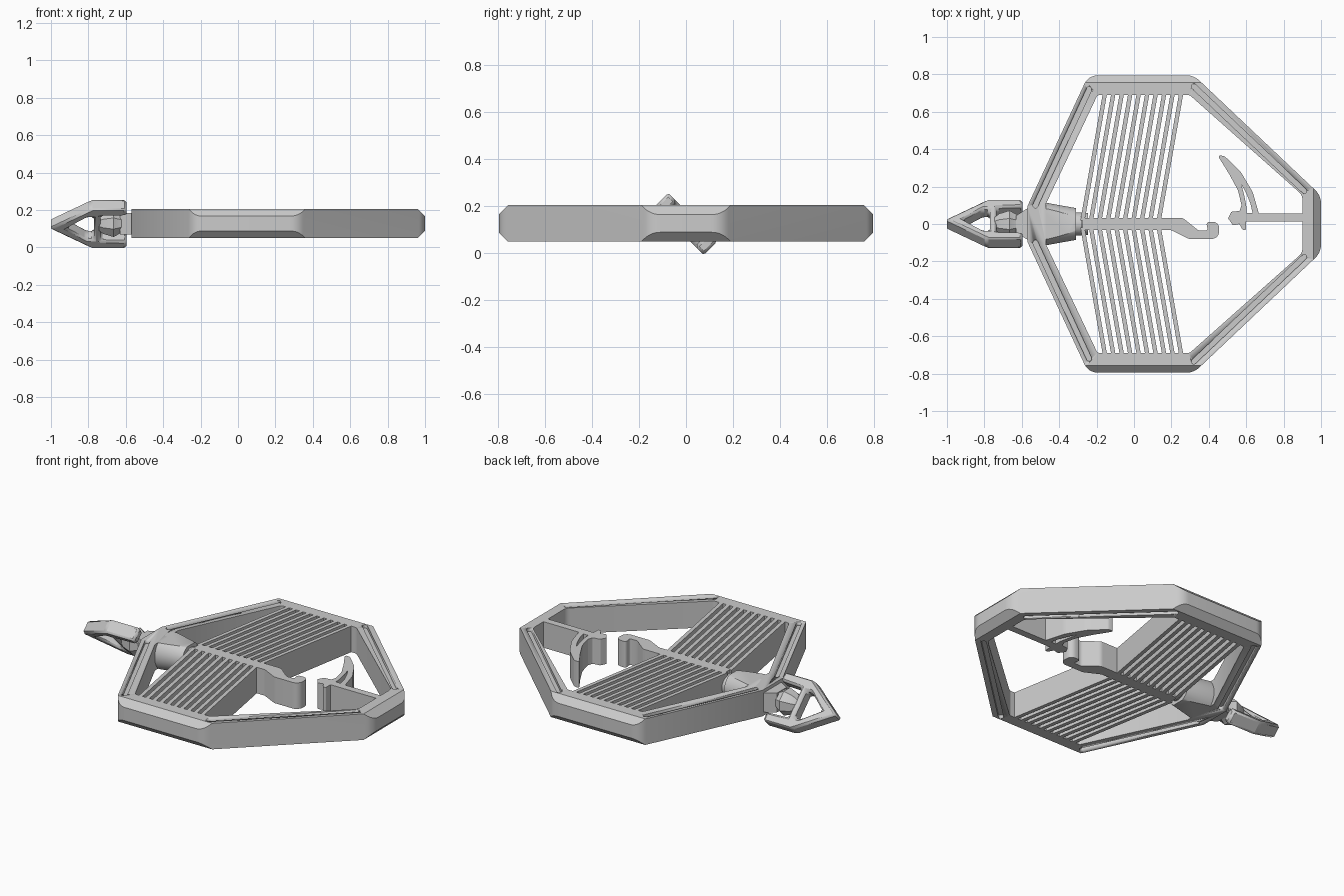
import bpy, bmesh, math
from mathutils import Vector, Matrix

cube = bpy.data.objects.get("Cube")
if cube:
    bpy.data.objects.remove(cube)

LOW, HIGH = 0.05, 0.205
MID = (LOW + HIGH) / 2

grey = bpy.data.materials.new("plain_grey")
grey.use_nodes = True
colour = (0.6, 0.6, 0.6, 1)
grey.diffuse_color = colour
grey.node_tree.nodes["Principled BSDF"].inputs["Base Color"].default_value = colour


def finish(name, bm, angle=30):
    bmesh.ops.recalc_face_normals(bm, faces=bm.faces)
    mesh = bpy.data.meshes.new(name)
    bm.to_mesh(mesh)
    bm.free()
    mesh.shade_smooth()
    mesh.set_sharp_from_angle(angle=math.radians(angle))
    mesh.materials.append(grey)
    obj = bpy.data.objects.new(name, mesh)
    bpy.context.collection.objects.link(obj)
    return obj


def rounded(points, steps=6):
    """Closed outline from (x, y[, radius]) corners."""
    out = []
    for i, p in enumerate(points):
        corner = Vector(p[:2])
        r = p[2] if len(p) > 2 else 0
        if not r:
            out.append(corner)
            continue
        to_a = Vector(points[i - 1][:2]) - corner
        to_b = Vector(points[(i + 1) % len(points)][:2]) - corner
        a, b = to_a.normalized(), to_b.normalized()
        half = a.angle(b) / 2
        # keep each fillet within half of its shorter edge
        r = min(r, 0.49 * min(to_a.length, to_b.length) * math.tan(half))
        centre = corner + (a + b).normalized() * r / math.sin(half)
        start = corner + a * r / math.tan(half) - centre
        end = corner + b * r / math.tan(half) - centre
        sweep = math.pi - 2 * half
        for k in range(steps + 1):
            t = k / steps
            out.append(centre + (start * math.sin((1 - t) * sweep) + end * math.sin(t * sweep)) / math.sin(sweep))
    return out


def mirrored(points):
    """Close a half outline across the x axis."""
    back = [(p[0], -p[1], *p[2:]) for p in reversed(points) if abs(p[1]) > 1e-6]
    return points + back


def prism(loops, low=LOW, high=HIGH):
    """Extrude the first loop, with the other loops as holes."""
    bm = bmesh.new()
    edges = []
    for loop in loops:
        vs = [bm.verts.new((p[0], p[1], low)) for p in loop]
        edges += [bm.edges.new((vs[i - 1], vs[i])) for i in range(len(vs))]
    bmesh.ops.triangle_fill(bm, edges=edges, use_beauty=True, use_dissolve=False)
    ext = bmesh.ops.extrude_face_region(bm, geom=bm.faces[:], use_keep_orig=True)
    top = [g for g in ext["geom"] if isinstance(g, bmesh.types.BMVert)]
    bmesh.ops.translate(bm, verts=top, vec=(0, 0, high - low))
    return bm


def clip(bm, point, normal):
    """Cut away what lies along the normal and cap the cut."""
    cut = bmesh.ops.bisect_plane(bm, geom=bm.verts[:] + bm.edges[:] + bm.faces[:],
                                 plane_co=point, plane_no=normal, clear_outer=True)
    rim = [g for g in cut["geom_cut"] if isinstance(g, bmesh.types.BMEdge)]
    bmesh.ops.holes_fill(bm, edges=rim, sides=0)


def lathe(profile, sides, height):
    """Turn (x, radius) points round a lengthwise axis."""
    bm = bmesh.new()
    rings = []
    for x, r in profile:
        angles = [2 * math.pi * (k + 0.5) / sides for k in range(sides)]
        rings.append([bm.verts.new((x, r * math.cos(a), height + r * math.sin(a))) for a in angles])
    for a, b in zip(rings, rings[1:]):
        for k in range(sides):
            bm.faces.new((a[k - 1], a[k], b[k], b[k - 1]))
    bm.faces.new(rings[0])
    bm.faces.new(rings[-1])
    return bm


# Hollow frame with chamfered outer flats
outer = rounded(mirrored([(-0.57, 0.095), (-0.244, 0.795, 0.08), (0.32, 0.795, 0.1), (1, 0.152, 0.1)]))
inner = rounded(mirrored([(-0.47, 0.11), (-0.195, 0.69, 0.02), (0.297, 0.69, 0.03), (0.9, 0.155, 0.05)]))
bm = prism([outer, inner])
for up in (-1, 1):
    z = HIGH if up > 0 else LOW
    for point, normal in (((0, 0.757, z), (0, 1, up)), ((0, -0.757, z), (0, -1, up)),
                          ((0.96, 0, z), (1, 0, up))):
        clip(bm, point, normal)
frame = finish("frame", bm)

# Shallow grooves along the four arms, top and bottom
GROOVE = 0.014
DEPTH = 0.02
for start, end in (((-0.527, 0.1), (-0.24, 0.72)), ((0.32, 0.735), (0.91, 0.177))):
    for side in (-1, 1):
        a = Vector((start[0], start[1] * side))
        b = Vector((end[0], end[1] * side))
        along = (b - a).normalized()
        across = Vector((-along.y, along.x))
        arc = []
        for centre, sign in ((b, 1), (a, -1)):
            for k in range(9):
                t = math.pi * (k / 8 - 0.5)
                arc.append(centre + sign * GROOVE * (along * math.cos(t) + across * math.sin(t)))
        for low, high in ((LOW - 0.02, LOW + DEPTH), (HIGH - DEPTH, HIGH + 0.02)):
            cutter = finish("groove_cutter", prism([arc], low, high))
            cutter.hide_render = True
            cutter.hide_viewport = True
            mod = frame.modifiers.new("groove", 'BOOLEAN')
            mod.operation = 'DIFFERENCE'
            mod.solver = 'EXACT'
            mod.object = cutter

# Slanted slats either side of the spine
for side, label in ((1, "left"), (-1, "right")):
    for i in range(10):
        x = -0.155 + i * 0.0453
        w = 0.0115
        slat = [(x - w, 0.7 * side), (x + w, 0.7 * side),
                (x - 0.12 + w, 0.02 * side), (x - 0.12 - w, 0.02 * side)]
        finish(f"slat_{label}_{i + 1}", prism([slat]))

# Spine ending in a hook
spine = rounded([(-0.275, 0.033), (0.26, 0.033, 0.04), (0.345, -0.035, 0.03), (0.395, -0.035, 0.01),
                 (0.385, 0.012, 0.015), (0.455, 0.012, 0.035), (0.455, -0.08, 0.04),
                 (0.295, -0.08, 0.03), (0.2, -0.033, 0.03), (-0.275, -0.033)])
finish("spine_hook", prism([spine]))

# Curved catch with a slim opening, and its stem
catch = rounded([(0.445, 0.37, 0.015), (0.485, 0.362, 0.02), (0.57, 0.28, 0.12), (0.635, 0.17, 0.12),
                 (0.668, 0.055), (0.6, 0.013), (0.6, -0.035, 0.01), (0.58, -0.03), (0.563, 0.0),
                 (0.53, -0.008, 0.01), (0.503, 0.03), (0.52, 0.065, 0.01), (0.565, 0.07, 0.01),
                 (0.575, 0.1), (0.556, 0.18, 0.1), (0.51, 0.265, 0.1)])
opening = [(0.572, 0.215), (0.6, 0.165), (0.622, 0.11), (0.634, 0.06), (0.602, 0.06), (0.6, 0.1), (0.588, 0.16)]
finish("catch", prism([catch, opening]))
finish("catch_stem", prism([[(0.598, 0.013), (0.92, 0.013), (0.92, 0.055), (0.598, 0.055)]]))

# Tapered barrel and collar, flattened to the frame's thickness
barrel = lathe([(-0.5, 0.112), (-0.46, 0.112), (-0.31, 0.085), (-0.31, 0.062), (-0.28, 0.062),
                (-0.28, 0.045), (-0.265, 0.045), (-0.265, 0.06), (-0.245, 0.06)], 48, MID)
clip(barrel, (0, 0, HIGH), (0, 0, 1))
clip(barrel, (0, 0, LOW), (0, 0, -1))
finish("barrel", barrel)

# Faceted joint between frame and tip
finish("joint", lathe([(-0.75, 0.035), (-0.72, 0.06), (-0.665, 0.078), (-0.61, 0.045), (-0.55, 0.045)], 8, MID))
finish("joint_block", prism([[(-0.63, -0.045), (-0.56, -0.09), (-0.56, 0.09), (-0.63, 0.045)]], 0.07, 0.185))

# Arrow tip with a window and two rear prongs, tilted about its length
tip = mirrored([(-1.01, 0), (-0.79, 0.147), (-0.595, 0.147), (-0.595, 0.095), (-0.735, 0.09)])
window = mirrored([(-0.915, 0), (-0.81, 0.08), (-0.77, 0.08)])
bm = prism([tip, window], -0.04, 0.04)
bmesh.ops.transform(bm, verts=bm.verts, matrix=Matrix.Translation((0, 0, 0.125)) @ Matrix.Rotation(-math.pi / 4, 4, 'X'))
arrow = finish("arrow_tip", bm)
bevel = arrow.modifiers.new("bevel", 'BEVEL')
bevel.width = 0.012
bevel.segments = 1
bevel.limit_method = 'ANGLE'
